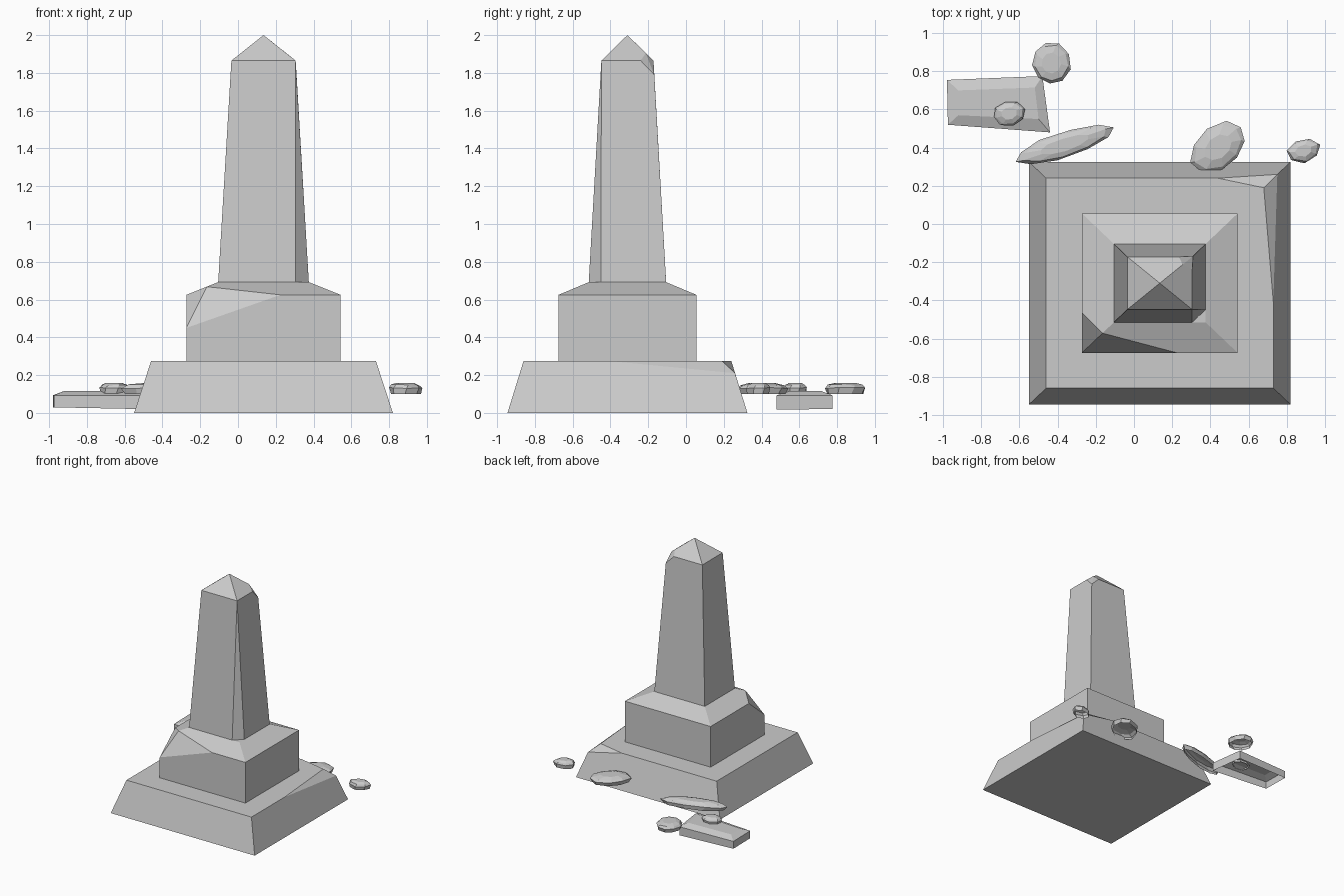
import bpy, bmesh, math, random
from mathutils import Vector

cube = bpy.data.objects.get("Cube")
if cube:
    bpy.data.objects.remove(cube, do_unlink=True)

random.seed(4)
stone = bpy.data.materials.new("grey_stone")
stone.use_nodes = True
grey = (0.6, 0.6, 0.6, 1)
stone.diffuse_color = grey
stone.node_tree.nodes["Principled BSDF"].inputs["Base Color"].default_value = grey

CX, CY = 0.135, -0.31  # monument axis


def finish(name, bm):
    mesh = bpy.data.meshes.new(name)
    bm.to_mesh(mesh)
    bm.free()
    mesh.materials.append(stone)
    obj = bpy.data.objects.new(name, mesh)
    bpy.context.collection.objects.link(obj)
    return obj


def rect(hx, hy, z, skip=None):
    """Four corners around the axis; skip leaves out one chipped corner."""
    return [(CX + sx * hx, CY + sy * hy, z)
            for sx in (-1, 1) for sy in (-1, 1) if (sx, sy) != skip]


def block(name, points):
    """Convex stone block, with chips given as extra points."""
    bm = bmesh.new()
    for p in points:
        bm.verts.new(p)
    res = bmesh.ops.convex_hull(bm, input=bm.verts)
    loose = {g for g in res["geom_interior"] + res["geom_unused"]
             if isinstance(g, bmesh.types.BMVert)}
    bmesh.ops.delete(bm, geom=list(loose), context="VERTS")
    bmesh.ops.dissolve_limit(bm, angle_limit=math.radians(1.5),
                             verts=bm.verts, edges=bm.edges)
    bmesh.ops.recalc_face_normals(bm, faces=bm.faces)
    return finish(name, bm)


def open_shell(name, rings):
    """Stacked rings closed on top and open underneath."""
    bm = bmesh.new()
    loops = [[bm.verts.new(p) for p in ring] for ring in rings]
    n = len(loops[0])
    for a, b in zip(loops, loops[1:]):
        for i in range(n):
            j = (i + 1) % n
            bm.faces.new((a[i], a[j], b[j], b[i]))
    bm.faces.new(loops[-1])
    return finish(name, bm)


# Sloped base with a chipped back corner
block("base", rect(0.685, 0.635, 0) + rect(0.595, 0.55, 0.275, (1, 1)) + [
    (0.68, 0.19, 0.275), (0.751, 0.26, 0.21), (0.44, 0.24, 0.275), (0.73, -0.41, 0.275)])

# Plinth with a sloped top and a broken front corner
block("plinth", rect(0.408, 0.365, 0.275) + rect(0.408, 0.365, 0.625, (-1, -1))
      + rect(0.24, 0.205, 0.692) + [
    (-0.165, -0.572, 0.668), (-0.273, -0.675, 0.45),
    (-0.273, -0.465, 0.625), (0.225, -0.675, 0.625)])

# Tapered shaft with a pointed cap, a split front edge and a nicked back corner
block("shaft", rect(0.24, 0.205, 0.69, (1, -1)) + [(0.305, -0.515, 0.69), (0.375, -0.45, 0.69)]
      + rect(0.17, 0.138, 1.865, (1, 1)) + [
    (CX, CY, 2.0), (0.255, -0.213, 1.905), (0.31, -0.168, 1.79),
    (0.235, -0.172, 1.865), (0.305, -0.24, 1.865)])

# Fallen slab with a bevelled top
outline = [(-0.98, 0.755), (-0.975, 0.52), (-0.44, 0.48), (-0.48, 0.775)]
inner = [(-0.92, 0.70), (-0.92, 0.57), (-0.50, 0.55), (-0.52, 0.715)]
open_shell("fallen_slab", [
    [(x, y, 0.01 - 0.02 * x) for x, y in outline],
    [(x, y, 0.093) for x, y in outline],
    [(x, y, 0.116) for x, y in inner]])


def rubble(name, cx, cy, length, width, angle, sides):
    """Faceted rock with an undercut lower edge and a flattened top."""
    spread = [random.uniform(0.92, 1.04) for _ in range(sides)]
    rings = []
    for scale, z, twist in ((0.9, 0.1, 0), (1, 0.132, 0.1), (0.86, 0.148, 0.2), (0.5, 0.159, 0.3)):
        ring = []
        for i, s in enumerate(spread):
            t = math.tau * i / sides + twist
            p = Vector((math.cos(t) * length, math.sin(t) * width)) * scale * s
            c, d = math.cos(angle), math.sin(angle)
            lift = random.uniform(-0.004, 0.004) if 0.1 < z < 0.15 else 0
            ring.append((cx + p.x * c - p.y * d, cy + p.x * d + p.y * c, z + lift))
        rings.append(ring)
    open_shell(name, rings)


# Scattered rubble behind the base
rubble("rubble_by_slab", -0.435, 0.842, 0.115, 0.103, math.radians(100), 9)
rubble("rubble_on_slab", -0.655, 0.58, 0.087, 0.066, math.radians(10), 8)
rubble("rubble_long", -0.365, 0.415, 0.28, 0.068, math.radians(18), 10)
rubble("rubble_large", 0.442, 0.402, 0.165, 0.112, math.radians(38), 9)
rubble("rubble_small", 0.888, 0.385, 0.093, 0.064, math.radians(15), 7)
